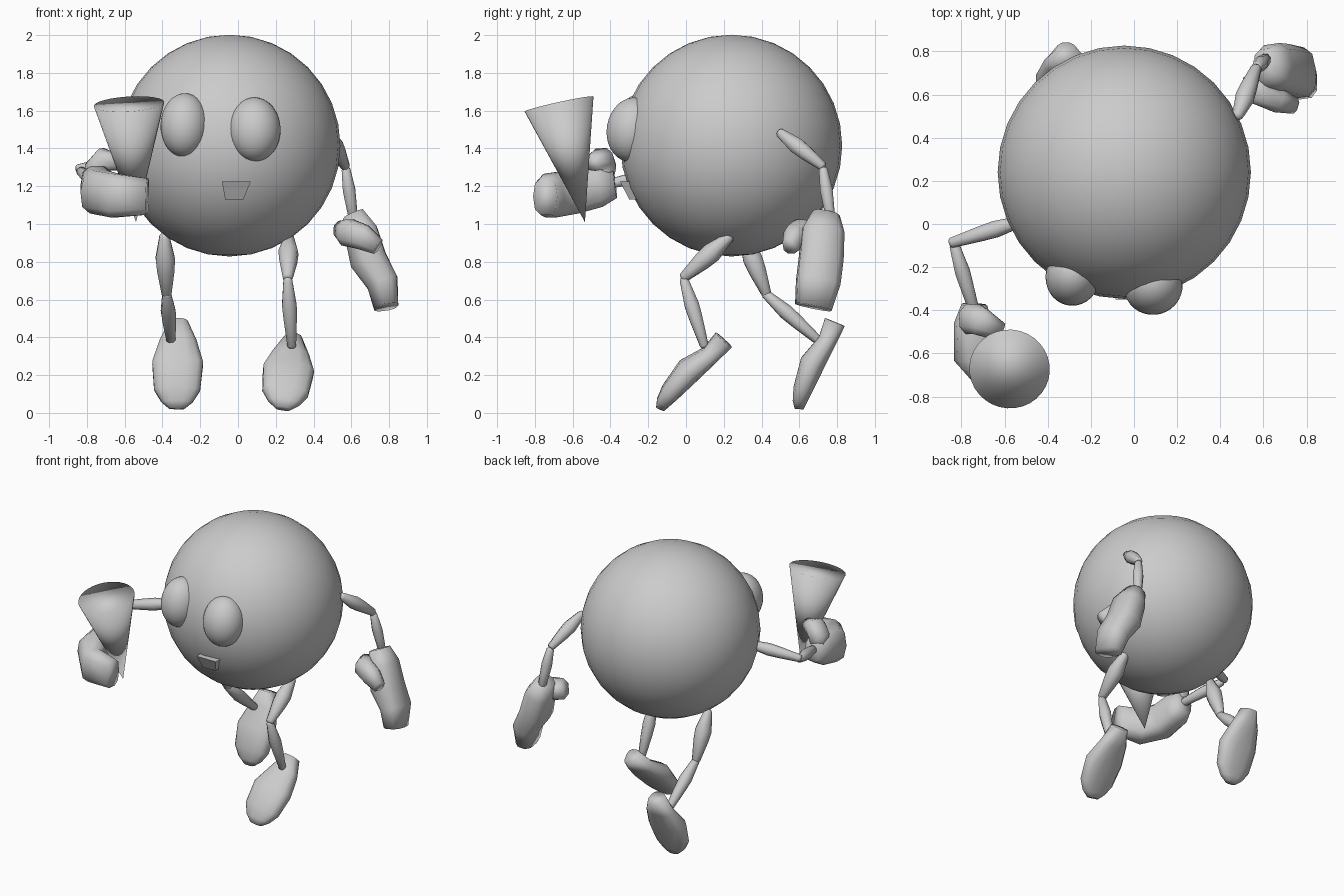
import bpy
import bmesh
from math import cos, sin, pi, radians, copysign
from mathutils import Vector, Matrix

cube = bpy.data.objects.get("Cube")
if cube:
    bpy.data.objects.remove(cube, do_unlink=True)

GREY = (0.6, 0.6, 0.6, 1)
grey = bpy.data.materials.new("plain grey")
grey.use_nodes = True
grey.diffuse_color = GREY
grey.node_tree.nodes["Principled BSDF"].inputs["Base Color"].default_value = GREY


def finish(name, bm, smooth=True):
    bmesh.ops.recalc_face_normals(bm, faces=bm.faces)
    for face in bm.faces:
        face.smooth = smooth
    mesh = bpy.data.meshes.new(name)
    bm.to_mesh(mesh)
    bm.free()
    mesh.materials.append(grey)
    obj = bpy.data.objects.new(name, mesh)
    bpy.context.collection.objects.link(obj)
    return obj


def ellipsoid(name, centre, radii, tilt=(0, 0)):
    bm = bmesh.new()
    bmesh.ops.create_uvsphere(bm, u_segments=32, v_segments=16, radius=1)
    turn = Matrix.Rotation(radians(tilt[1]), 4, 'Z') @ Matrix.Rotation(radians(tilt[0]), 4, 'X')
    bm.transform(Matrix.Translation(centre) @ turn @ Matrix.Diagonal((*radii, 1)))
    return finish(name, bm)


def loft(name, centres, sizes, side, sides=8, power=1.0):
    """Skin elliptical sections (half width along side, half thickness) along a path."""
    bm = bmesh.new()
    pts = [Vector(c) for c in centres]
    rings = []
    for i, (p, (w, t)) in enumerate(zip(pts, sizes)):
        tangent = (pts[min(i + 1, len(pts) - 1)] - pts[max(i - 1, 0)]).normalized()
        across = Vector(side)
        across = (across - tangent * across.dot(tangent)).normalized()
        up = tangent.cross(across)
        ring = []
        for k in range(sides):
            a = 2 * pi * (k + 0.5) / sides
            c, s = (copysign(abs(f) ** power, f) for f in (cos(a), sin(a)))
            ring.append(bm.verts.new(p + across * w * c + up * t * s))
        rings.append(ring)
    for a, b in zip(rings, rings[1:]):
        for k in range(sides):
            j = (k + 1) % sides
            bm.faces.new((a[k], a[j], b[j], b[k]))
    bm.faces.new(rings[0])
    bm.faces.new(rings[-1])
    return finish(name, bm)


def limb(name, start, end, thick, thin):
    """Spindle that swells in the middle."""
    a, b = Vector(start), Vector(end)
    steps = (0, 0.04, 0.4, 0.6, 0.97, 1)
    radii = (thin * 0.6, thin, thick, thick * 0.9, thin, thin * 0.7)
    side = (b - a).orthogonal()
    return loft(name, [a.lerp(b, s) for s in steps], [(r, r) for r in radii], side)


def foot(name, heel, toe):
    """Flat-soled shoe; heel and toe are the ends of the sole."""
    a, b = Vector(heel), Vector(toe)
    length = (a - b).normalized()
    side = length.cross((0, 1, 0)).normalized()
    normal = side.cross(length)
    if normal.y > 0:
        normal.negate()
    profile = ((0, 0.05, 0.058), (0.22, 0.1, 0.05), (0.5, 0.138, 0.068),
               (0.8, 0.125, 0.052), (0.93, 0.085, 0.038), (1, 0.04, 0.024))
    centres = [a.lerp(b, s) + normal * t for s, w, t in profile]
    return loft(name, centres, [(w, t) for s, w, t in profile], side, 12, 0.75)


# Round body
ellipsoid("body", (-0.045, 0.24, 1.415), (0.587, 0.587, 0.587))

# Eyes lean back along the body surface
ellipsoid("right_eye", (-0.283, -0.243, 1.523), (0.127, 0.135, 0.17), (-10, -12))
ellipsoid("left_eye", (0.088, -0.285, 1.5), (0.138, 0.135, 0.171), (-10, 5))

# Wedge-shaped mouth
bm = bmesh.new()
front = [bm.verts.new(v) for v in ((-0.085, -0.35, 1.225), (0.068, -0.35, 1.225),
                                   (0.028, -0.3, 1.13), (-0.068, -0.3, 1.13))]
plate = bm.faces.new(front)
extruded = bmesh.ops.extrude_face_region(bm, geom=[plate], use_keep_orig=True)
for v in extruded["geom"]:
    if isinstance(v, bmesh.types.BMVert):
        v.co.y += 0.1
finish("mouth", bm, False)

# Arms
limb("right_upper_arm", (-0.5, 0.02, 1.35), (-0.855, -0.09, 1.29), 0.042, 0.026)
limb("right_forearm", (-0.835, -0.09, 1.28), (-0.735, -0.42, 1.21), 0.038, 0.026)
limb("left_upper_arm", (0.475, 0.49, 1.49), (0.57, 0.73, 1.3), 0.046, 0.026)
limb("left_forearm", (0.57, 0.725, 1.3), (0.615, 0.77, 1.0), 0.036, 0.025)

# Mitten hands with separate thumbs
PALM = ((0.075, 0.06), (0.115, 0.09), (0.12, 0.1), (0.12, 0.085), (0.1, 0.065))
THUMB = ((0.05, 0.05), (0.075, 0.065), (0.07, 0.06), (0.045, 0.04))
loft("left_hand", ((0.61, 0.74, 1.05), (0.65, 0.725, 0.96), (0.69, 0.715, 0.81),
                   (0.765, 0.7, 0.69), (0.785, 0.675, 0.56)), PALM, (-0.15, 1, 0), 10, 0.75)
loft("left_thumb", ((0.55, 0.69, 0.97), (0.58, 0.61, 0.955), (0.66, 0.575, 0.93),
                    (0.74, 0.55, 0.88)), THUMB, (0, 0, 1), 8, 0.8)
loft("right_hand", ((-0.74, -0.375, 1.21), (-0.745, -0.46, 1.2), (-0.74, -0.6, 1.17),
                    (-0.65, -0.72, 1.15), (-0.48, -0.745, 1.145)), PALM, (0, 0, 1), 10, 0.75)
loft("right_thumb", ((-0.755, -0.44, 1.2), (-0.75, -0.44, 1.3), (-0.715, -0.45, 1.345),
                     (-0.62, -0.5, 1.32)), THUMB, (0, 1, 0), 8, 0.8)

# Cone held in the right hand, tip down
rim, tip = Vector((-0.577, -0.672, 1.635)), Vector((-0.54, -0.535, 1.01))
axis = rim - tip
bm = bmesh.new()
bmesh.ops.create_cone(bm, cap_ends=True, segments=32, radius1=0, radius2=0.187, depth=axis.length)
bmesh.ops.remove_doubles(bm, verts=bm.verts, dist=0.0001)
bm.transform(Matrix.Translation((rim + tip) / 2) @ axis.to_track_quat('Z', 'Y').to_matrix().to_4x4())
finish("cone", bm)

# Legs in mid stride
limb("right_thigh", (-0.39, 0.3, 0.95), (-0.378, 0.43, 0.62), 0.055, 0.028)
limb("right_shin", (-0.378, 0.41, 0.64), (-0.355, 0.71, 0.375), 0.042, 0.025)
limb("left_thigh", (0.27, 0.24, 0.94), (0.263, -0.02, 0.71), 0.055, 0.028)
limb("left_shin", (0.263, -0.015, 0.72), (0.285, 0.1, 0.345), 0.042, 0.025)

# Feet
foot("right_foot", (-0.315, 0.84, 0.455), (-0.325, 0.62, 0.01))
foot("left_foot", (0.285, 0.24, 0.345), (0.235, -0.12, 0.005))
